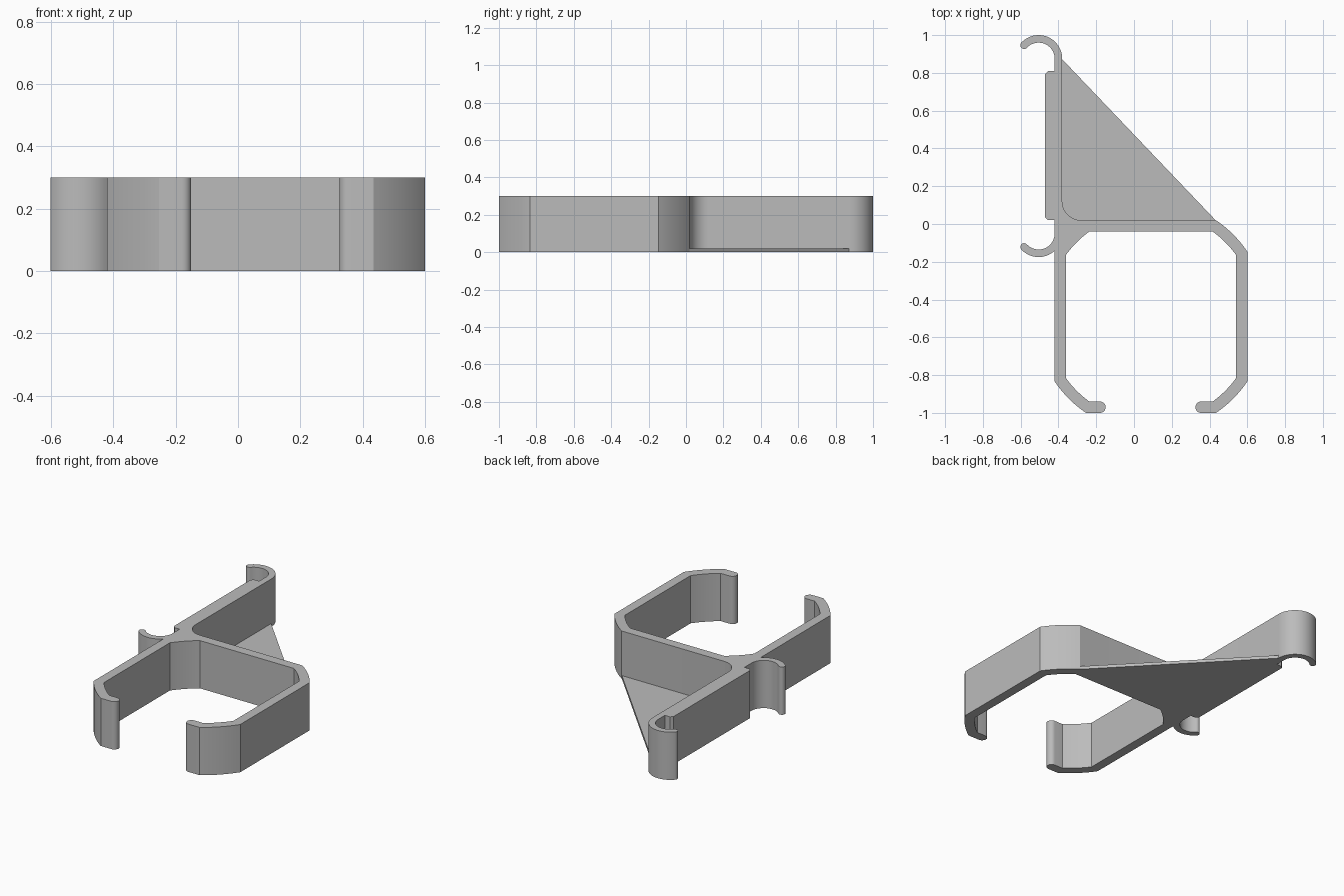
import bpy
import bmesh
from math import cos, sin, radians

cube = bpy.data.objects.get("Cube")
if cube:
    bpy.data.objects.remove(cube, do_unlink=True)

grey = bpy.data.materials.new("plain grey")
grey.use_nodes = True
colour = (0.5, 0.5, 0.5, 1)
grey.diffuse_color = colour
grey.node_tree.nodes["Principled BSDF"].inputs["Base Color"].default_value = colour


def arc(centre, radius, start, end, steps=12):
    """Points along an arc, angles in degrees."""
    angles = [radians(start + (end - start) * i / steps) for i in range(steps + 1)]
    return [(centre[0] + radius * cos(a), centre[1] + radius * sin(a)) for a in angles]


def extrude(name, outline, height):
    """Solid prism standing on the ground."""
    bm = bmesh.new()
    base = bm.faces.new([bm.verts.new((x, y, 0)) for x, y in outline])
    top = bmesh.ops.extrude_face_region(bm, geom=[base])["geom"]
    bmesh.ops.translate(bm, vec=(0, 0, height),
                        verts=[v for v in top if isinstance(v, bmesh.types.BMVert)])
    bmesh.ops.recalc_face_normals(bm, faces=bm.faces)
    mesh = bpy.data.meshes.new(name)
    bm.to_mesh(mesh)
    bm.free()
    mesh.materials.append(grey)
    obj = bpy.data.objects.new(name, mesh)
    bpy.context.collection.objects.link(obj)
    bpy.ops.object.select_all(action="DESELECT")
    obj.select_set(True)
    bpy.context.view_layer.objects.active = obj
    bpy.ops.object.shade_smooth_by_angle(angle=radians(30))
    return obj


# Shared dimensions
upper, lower = (-0.505, 0.875), (-0.505, -0.05)
hook_out, hook_in, hook_mid, hook_end = 0.125, 0.085, 0.105, 137
frame = (0.09, -0.49)
frame_out, frame_in = 0.615, 0.556
lip_y, lip_r = -0.97, 0.03


def hook_tip(centre, angle, start):
    tip = arc(centre, hook_mid, angle, angle, 1)[0]
    return arc(tip, 0.02, start, start + 180)[1:-1]


outline = []
# Upper hook
outline += arc(upper, hook_out, 0, hook_end, 24)
outline += hook_tip(upper, hook_end, hook_end)
outline += arc(upper, hook_in, hook_end, 0, 24)
# Raised pad on the side of the arm
outline += [(-0.42, 0.81), (-0.455, 0.81), (-0.47, 0.795),
            (-0.47, 0.035), (-0.455, 0.02), (-0.42, 0.02)]
# Lower hook
outline += arc(lower, hook_in, 0, -hook_end, 24)
outline += hook_tip(lower, -hook_end, 180 - hook_end)
outline += arc(lower, hook_out, -hook_end, -47.2, 16)
# Open frame: left outside, left lip, inside, right lip, right outside
outline += arc(frame, frame_out, 214, 236)
outline += arc((-0.18, lip_y), lip_r, -90, 90)
for middle in (225, 135, 45, -45):
    outline += arc(frame, frame_in, middle + 9, middle - 9)
outline += arc((0.355, lip_y), lip_r, 90, 270)
for middle in (-45, 45):
    outline += arc(frame, frame_out, middle - 11, middle + 11)
# Rounded corner between frame and arm
outline += arc((-0.28, 0.12), 0.1, 270, 180)
extrude("clip_body", outline, 0.3)

# Thin triangular web bracing the arm
extrude("brace_web", [(-0.4, 0.0), (0.41, 0.0), (0.432, 0.02), (-0.38, 0.872), (-0.4, 0.872)], 0.02)
